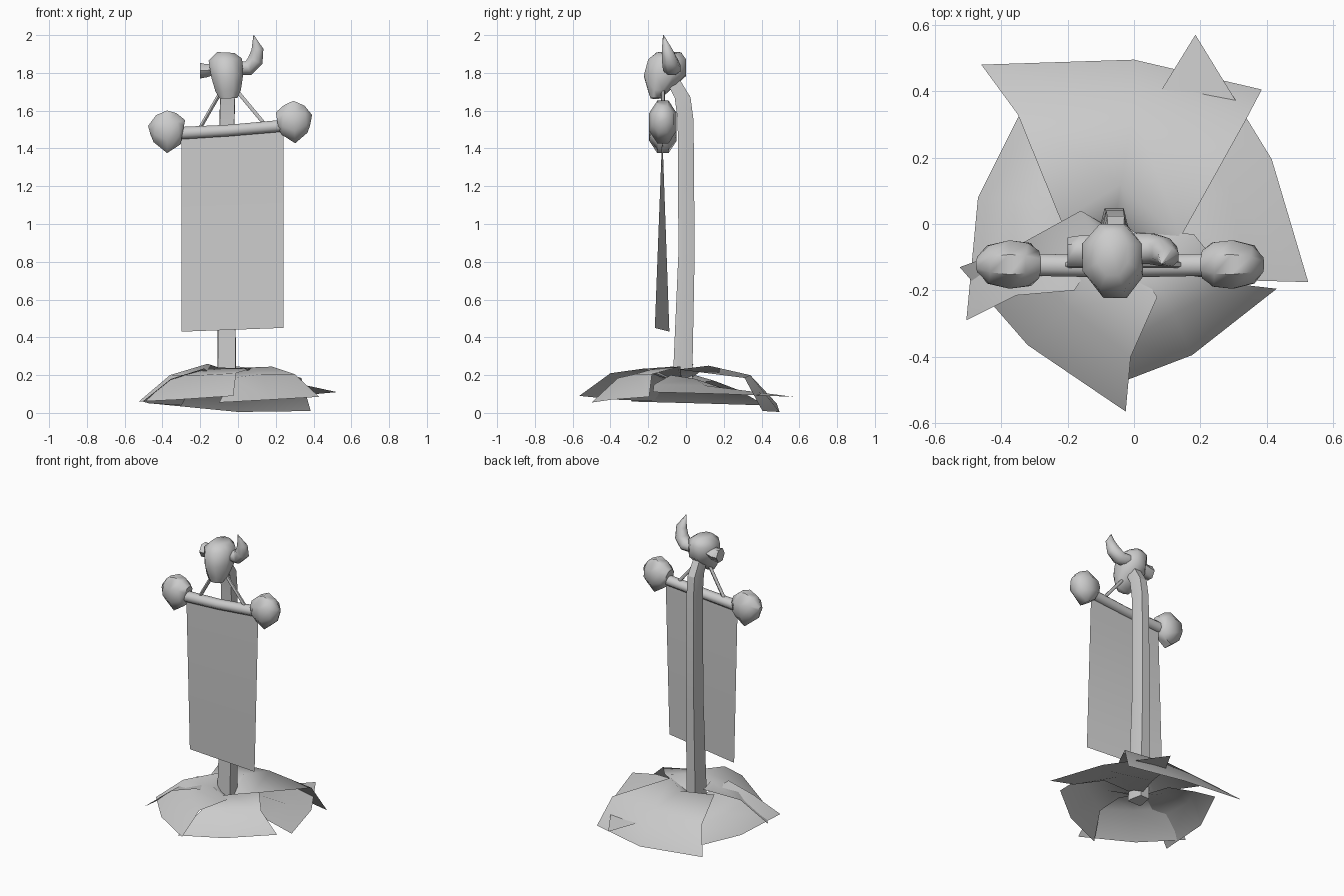
import bpy, bmesh, math
from mathutils import Vector

if "Cube" in bpy.data.objects:
    bpy.data.objects.remove(bpy.data.objects["Cube"], do_unlink=True)

grey = bpy.data.materials.new("plain grey")
GREY = (0.6, 0.6, 0.6, 1)
grey.diffuse_color = GREY
grey.use_nodes = True
grey.node_tree.nodes["Principled BSDF"].inputs["Base Color"].default_value = GREY


def make(name, bm, angle):
    bmesh.ops.recalc_face_normals(bm, faces=bm.faces)
    mesh = bpy.data.meshes.new(name)
    bm.to_mesh(mesh)
    bm.free()
    mesh.materials.append(grey)
    obj = bpy.data.objects.new(name, mesh)
    bpy.context.collection.objects.link(obj)
    bpy.ops.object.select_all(action='DESELECT')
    obj.select_set(True)
    bpy.context.view_layer.objects.active = obj
    bpy.ops.object.shade_smooth_by_angle(angle=math.radians(angle))
    return obj


def circle(sides):
    angles = [2 * math.pi * (k + 0.5) / sides for k in range(sides)]
    return [(math.cos(a), math.sin(a)) for a in angles]


def tube(name, path, section, angle=60):
    """Loft a section along points (x, y, z, in-plane radius, y radius)."""
    bm = bmesh.new()
    pts = [Vector(p[:3]) for p in path]
    side = Vector((0, 1, 0))
    rings = []
    for i, p in enumerate(path):
        d = pts[min(i + 1, len(pts) - 1)] - pts[max(i - 1, 0)]
        u = d.cross(side).normalized()
        rings.append([bm.verts.new(pts[i] + u * p[3] * a + side * p[4] * b) for a, b in section])
    for a, b in zip(rings, rings[1:]):
        for k in range(len(section)):
            n = (k + 1) % len(section)
            bm.faces.new((a[k], a[n], b[n], b[k]))
    bm.faces.new(rings[0])
    bm.faces.new(rings[-1])
    return make(name, bm, angle)


def sheet(name, rows, angle=45):
    """Open surface through rows of points."""
    bm = bmesh.new()
    grid = [[bm.verts.new(p) for p in row] for row in rows]
    for a, b in zip(grid, grid[1:]):
        for k in range(len(a) - 1):
            bm.faces.new((a[k], a[k + 1], b[k + 1], b[k]))
    return make(name, bm, angle)


def ground_flap(name, outer, middle, inner):
    """Bent ground plate whose inner rim dips towards the pole foot."""
    foot = Vector((-0.06, -0.02, 0.15))
    rim = [foot.lerp(Vector(p), 0.3) for p in inner]
    obj = sheet(name, [outer, middle, inner, rim], 75)
    if sum(p.normal.z * p.area for p in obj.data.polygons) < 0:
        obj.data.flip_normals()


# Ground plates
ground_flap("ground_back",
            [(-.46, .48, .05), (0, .495, .005), (.385, .405, .01)],
            [(-.35, .33, .185), (0, .34, .2), (.335, .31, .185)],
            [(-.22, .01, .23), (-.04, .12, .25), (.14, -.04, .23)])
ground_flap("ground_left",
            [(.525, -.175, .11), (.415, .195, .10), (.185, .57, .085)],
            [(.34, -.17, .15), (.29, .10, .145), (.065, .375, .11)],
            [(.17, -.08, .20), (.15, .05, .18), (.02, .20, .13)])
ground_flap("ground_right",
            [(-.505, -.29, .06), (-.47, .08, .05), (-.30, .42, .04)],
            [(-.355, -.215, .18), (-.36, .08, .165), (-.25, .28, .12)],
            [(-.18, -.20, .235), (-.22, .03, .205), (-.15, .15, .17)])
ground_flap("ground_front_right",
            [(-.525, -.13, .06), (-.32, -.365, .07), (-.025, -.565, .09)],
            [(-.36, -.07, .20), (-.20, -.25, .20), (-.01, -.40, .21)],
            [(-.16, .04, .26), (-.10, -.12, .24), (.07, -.22, .235)])
ground_flap("ground_front_left",
            [(.43, -.195, .085), (.175, -.395, .07), (-.10, -.50, .055)],
            [(.30, -.18, .205), (.12, -.27, .205), (-.03, -.36, .185)],
            [(.18, -.03, .245), (.05, -.15, .24), (-.05, -.20, .215)])

# Pole with a broad flat front, bent forwards at the top
POLE = [(-.95, -1), (.95, -1), (1, -.5), (.65, 1), (-.65, 1), (-1, -.5)]
tube("pole", [(-.06, -.02, .12, .05, .052), (-.06, .003, .85, .045, .043),
              (-.058, -.002, 1.55, .04, .042), (-.055, -.018, 1.67, .04, .042),
              (-.055, -.08, 1.78, .035, .038)], POLE, 20)

# Crossbar with knobs at both ends
tube("crossbar", [(-.36, -.122, 1.478, .036, .036), (-.05, -.128, 1.495, .033, .036),
                  (.27, -.122, 1.523, .034, .036)], circle(8))
tube("right_knob", [(-.47, -.122, 1.497, .025, .025), (-.44, -.122, 1.505, .078, .062),
                    (-.375, -.122, 1.488, .122, .079), (-.315, -.122, 1.505, .09, .07),
                    (-.29, -.122, 1.50, .055, .045)], circle(8), 50)
tube("left_knob", [(.208, -.122, 1.545, .05, .045), (.238, -.122, 1.55, .085, .072),
                   (.298, -.122, 1.54, .122, .079), (.36, -.122, 1.555, .078, .062),
                   (.387, -.122, 1.55, .03, .025)], circle(8), 50)

# Hanging cords
tube("right_cord", [(-.20, -.122, 1.51, .011, .011), (-.085, -.122, 1.71, .011, .011)], circle(6))
tube("left_cord", [(.14, -.122, 1.53, .011, .011), (-.01, -.122, 1.71, .011, .011)], circle(6))

# Slightly twisted cloth
top = [Vector((-.30, -.125, 1.47)), Vector((.24, -.125, 1.50))]
low = [Vector((-.30, -.088, .43)), Vector((.24, -.165, .45))]
N = 6
sheet("banner", [[t.lerp(b, i / N) for t, b in zip(top, low)] for i in range(N + 1)])

# Skull with one whole horn and one broken horn
tube("skull", [(-.05, -.16, 1.665, .05, .03), (-.052, -.145, 1.705, .073, .06),
               (-.057, -.112, 1.785, .092, .12), (-.067, -.10, 1.87, .096, .108),
               (-.065, -.09, 1.908, .05, .07)], circle(8), 60)
tube("left_horn", [(0, -.075, 1.825, .04, .05), (.055, -.075, 1.825, .042, .05),
                   (.092, -.085, 1.865, .045, .045), (.103, -.10, 1.925, .034, .03),
                   (.083, -.12, 2.0, .002, .002)], circle(8))
tube("right_horn_stump", [(-.12, -.08, 1.825, .032, .045), (-.165, -.082, 1.812, .04, .047),
                          (-.20, -.085, 1.812, .048, .045)], circle(6))
